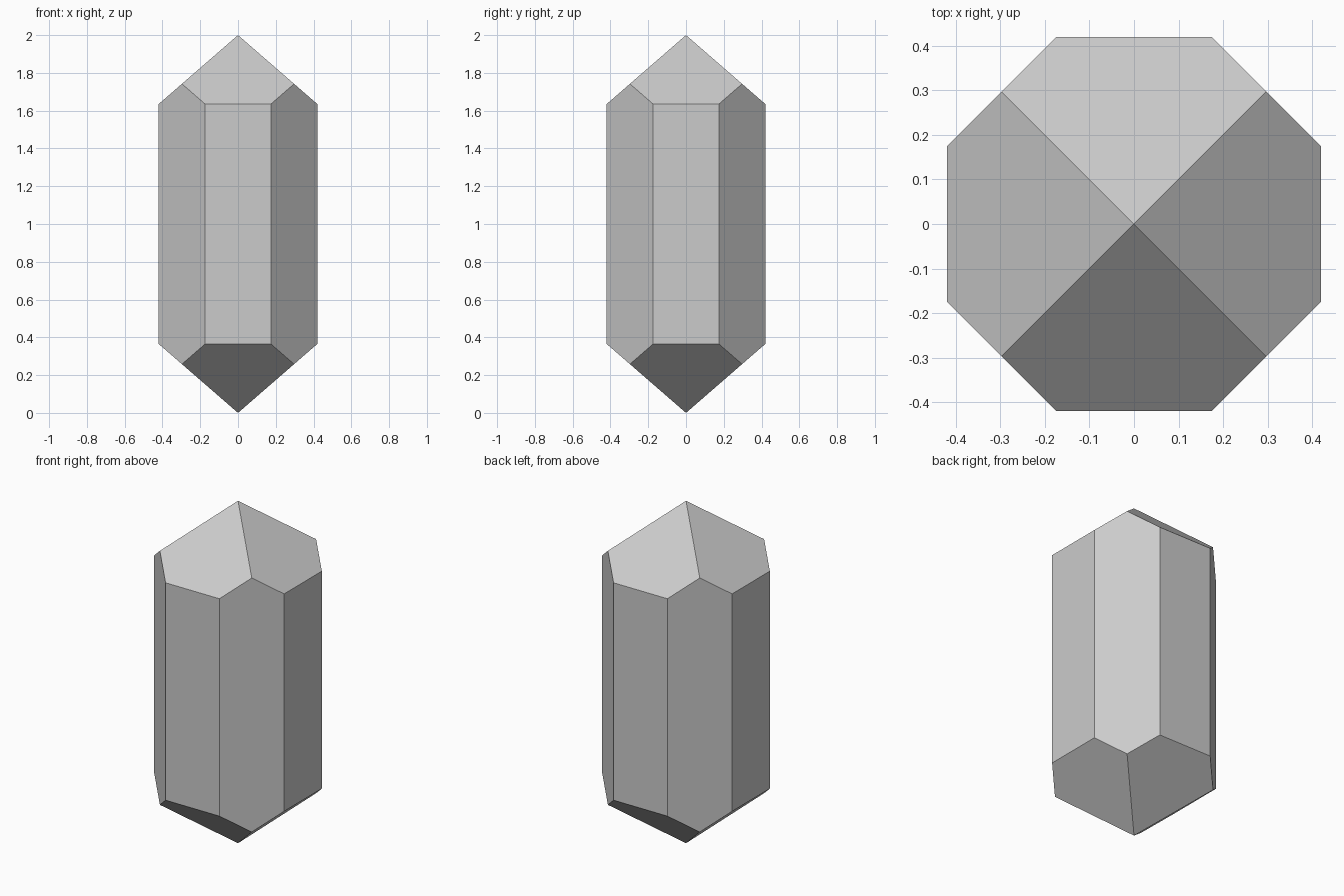
import bpy
import bmesh
from math import cos, sin, pi

cube = bpy.data.objects.get("Cube")
if cube:
    bpy.data.objects.remove(cube)

APOTHEM = 0.42   # centre to flat of the eight-sided shaft
HEIGHT = 2.0
TIP = 0.365      # tip height above the shaft's front, back and side flats
SLOPE = TIP / APOTHEM

# Stone colour
stone = bpy.data.materials.new("grey_stone")
stone.use_nodes = True
grey = (0.6, 0.6, 0.6, 1)
stone.diffuse_color = grey
stone.node_tree.nodes["Principled BSDF"].inputs["Base Color"].default_value = grey


def tip_drop(x, y):
    """Distance below the point, on a four-sided pyramid."""
    return SLOPE * max(abs(x), abs(y))


# Outline: eight corners, the four diagonal flat centres, and the axis
corner = APOTHEM / cos(pi / 8)
outline = [(corner * cos(pi / 8 + i * pi / 4), corner * sin(pi / 8 + i * pi / 4))
           for i in range(8)]
outline += [(APOTHEM * cos(pi / 4 + i * pi / 2), APOTHEM * sin(pi / 4 + i * pi / 2))
            for i in range(4)]
outline.append((0, 0))

# Crystal: hull of the outline raised onto both pointed ends
bm = bmesh.new()
for x, y in outline:
    drop = tip_drop(x, y)
    bm.verts.new((x, y, drop))
    bm.verts.new((x, y, HEIGHT - drop))
bmesh.ops.convex_hull(bm, input=bm.verts)
bmesh.ops.dissolve_limit(bm, angle_limit=0.02, verts=bm.verts, edges=bm.edges)
bmesh.ops.recalc_face_normals(bm, faces=bm.faces)

mesh = bpy.data.meshes.new("crystal")
bm.to_mesh(mesh)
bm.free()
mesh.materials.append(stone)
crystal = bpy.data.objects.new("crystal", mesh)
bpy.context.collection.objects.link(crystal)
